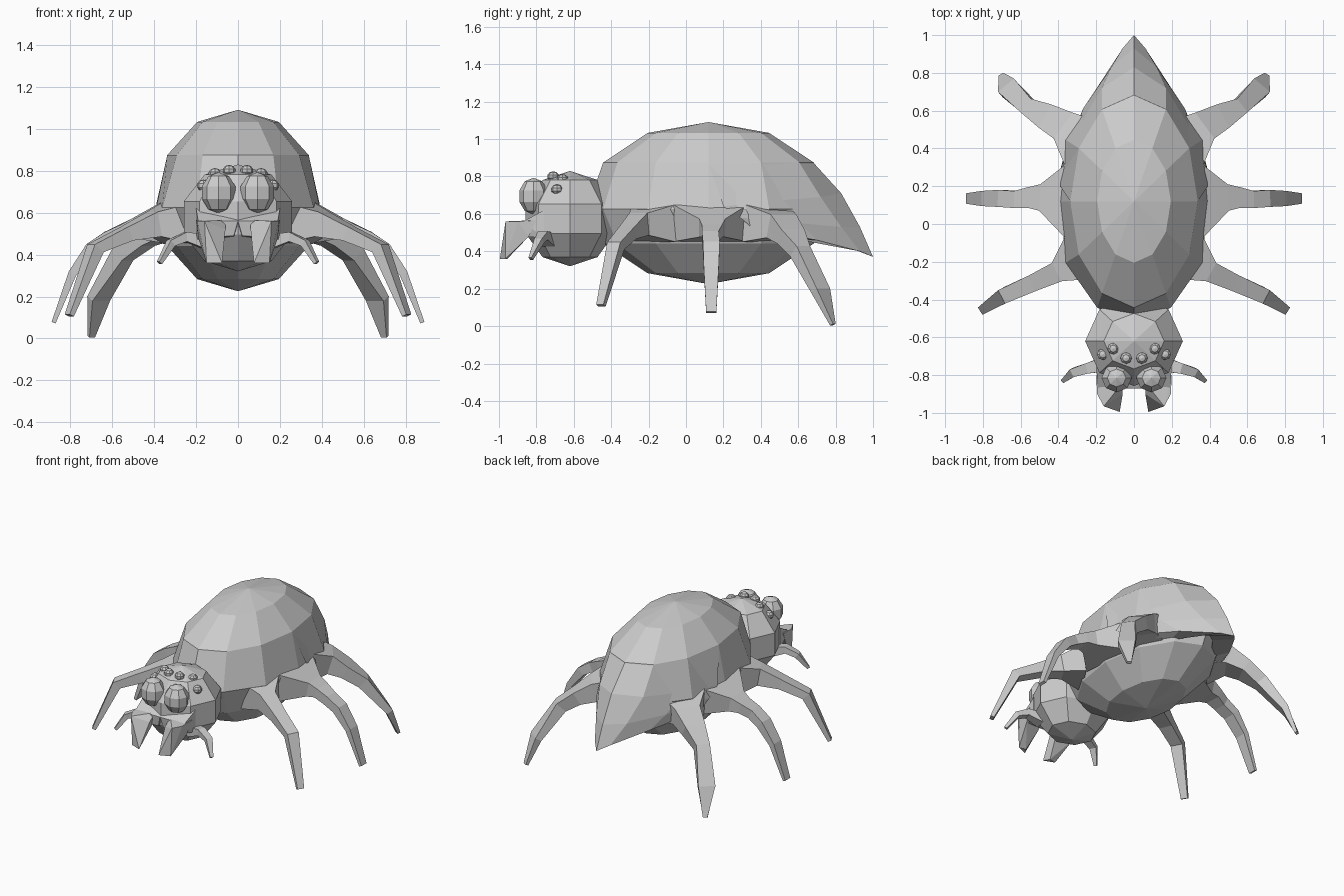
import bpy, bmesh, math
from mathutils import Vector

if "Cube" in bpy.data.objects:
    bpy.data.objects.remove(bpy.data.objects["Cube"])

grey = bpy.data.materials.new("body grey")
grey.diffuse_color = (0.6, 0.6, 0.6, 1)
grey.use_nodes = True
grey.node_tree.nodes["Principled BSDF"].inputs["Base Color"].default_value = grey.diffuse_color


def add_object(name, bm):
    bmesh.ops.recalc_face_normals(bm, faces=bm.faces[:])
    me = bpy.data.meshes.new(name)
    bm.to_mesh(me)
    bm.free()
    me.materials.append(grey)
    ob = bpy.data.objects.new(name, me)
    bpy.context.collection.objects.link(ob)
    return ob


def mirror(ob):
    ob.modifiers.new("mirror", "MIRROR").use_axis[0] = True


def ball(name, centre, radii, segs, rings, both=False):
    bm = bmesh.new()
    bmesh.ops.create_uvsphere(bm, u_segments=segs, v_segments=rings, radius=1)
    for v in bm.verts:
        v.co = Vector([c + r * k for c, r, k in zip(centre, radii, v.co)])
    ob = add_object(name, bm)
    if both:
        mirror(ob)
    return ob


def limb(name, path):
    """Square tube through (x, y, z, width, height) stations."""
    bm = bmesh.new()
    pts = [Vector(p[:3]) for p in path]
    loops = []
    for i, (p, s) in enumerate(zip(pts, path)):
        d = (pts[min(i + 1, len(pts) - 1)] - pts[max(i - 1, 0)]).normalized()
        side = d.cross(Vector((0, 0, 1))).normalized()
        up = side.cross(d)
        loops.append([bm.verts.new(p + side * a * s[3] / 2 + up * b * s[4] / 2)
                      for a, b in ((-1, -1), (1, -1), (1, 1), (-1, 1))])
    for a, b in zip(loops, loops[1:]):
        for i in range(4):
            j = (i + 1) % 4
            bm.faces.new((a[i], a[j], b[j], b[i]))
    bm.faces.new(loops[0])
    bm.faces.new(loops[-1])
    mirror(add_object(name, bm))


def hull(name, points):
    bm = bmesh.new()
    for p in points:
        bm.verts.new(p)
    bmesh.ops.convex_hull(bm, input=bm.verts[:])
    mirror(add_object(name, bm))


# Abdomen, with its widest ring lowered and squared off a little
abdomen = ball("abdomen", (0, 0.12, 0.658), (0.39, 0.65, 0.433), 12, 6)
for v in abdomen.data.vertices:
    if abs(v.co.z - 0.658) < 0.01:
        v.co.z = 0.625
        if 0.3 < abs(v.co.x) < 0.36:
            v.co.x *= 1.07

# Pointed shell over the rear
rows = [
    [(0, .683, .872), (.17, .607, .872), (.293, .401, .872), (.338, .12, .872)],
    [(0, .83, .71), (.17, .72, .69), (.32, .47, .67), (.39, .20, .64)],
    [(0, .93, .53), (.12, .83, .53), (.27, .61, .55), (.39, .29, .58)],
    [(0, 1.0, .37), (.06, .93, .40), (.21, .70, .46), (.37, .36, .52)],
    [(0, .74, .50), (.05, .72, .48), (.17, .56, .47), (.32, .36, .47)],
]
bm = bmesh.new()
grid = [[bm.verts.new(p) for p in row] for row in rows]
for a, b in zip(grid, grid[1:]):
    for i in range(3):
        bm.faces.new((a[i], a[i + 1], b[i + 1], b[i]))
mirror(add_object("tail_shell", bm))

# Head
ball("head", (0, -0.62, 0.575), (0.272, 0.25, 0.255), 8, 5)

# Eyes: one large pair and three small pairs
ball("large_eye", (0.092, -0.815, 0.695), (0.084, 0.08, 0.098), 8, 5, True)
for i, c in enumerate([(.042, -.71, .80), (.11, -.66, .785), (.165, -.69, .73)]):
    ball("small_eye_%d" % (i + 1), c, (.032, .032, .028), 8, 5, True)

# Jaws and fangs
hull("jaw", [(0, -.72, .47), (.2, -.76, .47), (0, -.72, .62), (.2, -.76, .62),
             (0, -.87, .56), (.19, -.87, .56), (.02, -.86, .49), (.17, -.86, .48)])
hull("fang", [(.2, -.80, .565), (.06, -.84, .565), (.195, -.90, .56), (.16, -.965, .56),
              (.06, -.90, .52), (.19, -.84, .48), (.07, -.86, .48),
              (.076, -.995, .36), (.15, -.965, .36), (.10, -.955, .36)])

# Feelers beside the jaws
limb("feeler", [(.15, -.74, .46, .08, .07), (.25, -.765, .485, .055, .045),
                (.32, -.785, .455, .045, .035), (.375, -.83, .36, .02, .02)])

# Three pairs of legs: flared base, knee, narrow foot
limb("front_leg", [(.28, -.17, .55, .28, .20), (.40, -.25, .545, .11, .12),
                   (.53, -.31, .50, .09, .07), (.68, -.375, .43, .08, .06),
                   (.805, -.455, .11, .045, .025)])
limb("middle_leg", [(.34, .13, .55, .40, .20), (.49, .14, .525, .14, .10),
                    (.55, .14, .51, .11, .07), (.62, .13, .48, .09, .065),
                    (.70, .135, .43, .09, .06),
                    (.79, .135, .31, .08, .04), (.88, .135, .075, .055, .02)])
limb("back_leg", [(.26, .42, .55, .30, .20), (.36, .51, .535, .17, .13),
                  (.45, .56, .48, .14, .09), (.55, .61, .40, .09, .08),
                  (.665, .72, .19, .11, .045), (.70, .785, .008, .03, .02)])
